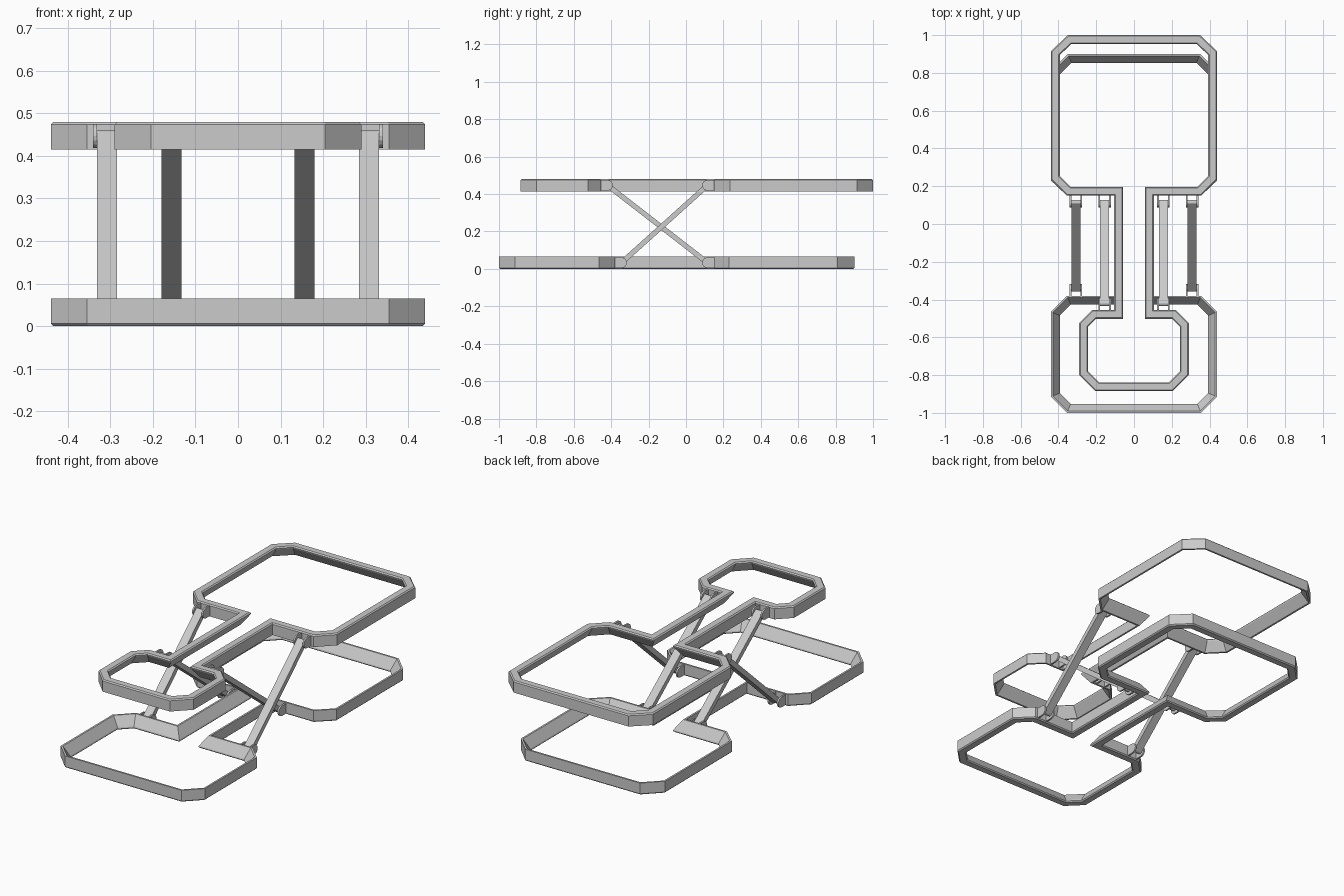
import bpy, bmesh
from math import sin, cos, pi
from mathutils import Vector

if "Cube" in bpy.data.objects:
    bpy.data.objects.remove(bpy.data.objects["Cube"])


def make_object(name, bm):
    bmesh.ops.recalc_face_normals(bm, faces=bm.faces)
    mesh = bpy.data.meshes.new(name)
    bm.to_mesh(mesh)
    bm.free()
    obj = bpy.data.objects.new(name, mesh)
    bpy.context.collection.objects.link(obj)
    return obj


def inset_loop(pts, d):
    """Mitred inward offset of a clockwise outline."""
    out = []
    for i, p in enumerate(pts):
        a = (p - pts[i - 1]).normalized()
        b = (pts[(i + 1) % len(pts)] - p).normalized()
        na, nb = Vector((a.y, -a.x)), Vector((b.y, -b.x))
        out.append(p + (na + nb) * (d / (1 + na.dot(nb))))
    return out


def sweep_frame(name, half, profile):
    """Sweep an (inset, z) section round a left-right symmetric outline."""
    pts = [Vector(p) for p in half] + [Vector((-x, y)) for x, y in reversed(half)]
    bm = bmesh.new()
    rings = [[bm.verts.new((p.x, p.y, z)) for p in inset_loop(pts, d)]
             for d, z in profile]
    n = len(pts)
    for k, r in enumerate(rings):
        q = rings[(k + 1) % len(rings)]
        for i in range(n):
            j = (i + 1) % n
            bm.faces.new((r[i], r[j], q[j], q[i]))
    return make_object(name, bm)


def extrude_x(name, yz, x0, x1):
    """Prism along x from a y-z outline."""
    bm = bmesh.new()
    a = [bm.verts.new((x0, y, z)) for y, z in yz]
    b = [bm.verts.new((x1, y, z)) for y, z in yz]
    bm.faces.new(a)
    bm.faces.new(b[::-1])
    for i in range(len(a)):
        j = (i + 1) % len(a)
        bm.faces.new((a[i], b[i], b[j], a[j]))
    return make_object(name, bm)


# Frame section: chamfered flat flange, upright outer wall, sloped inner face
section = [(0, 0.006), (0, 0.065), (0.010, 0.065), (0.045, 0.013),
           (0.047, 0.006), (0.041, 0), (0.006, 0)]
TOP = 0.48

base_half = [(0.35, 0.90), (0.44, 0.81), (0.44, 0.23), (0.355, 0.15), (0.105, 0.15),
             (0.105, -0.38), (0.355, -0.38), (0.44, -0.465), (0.44, -0.915), (0.355, -1.0)]
top_half = [(0.35, 1.0), (0.44, 0.915), (0.44, 0.235), (0.355, 0.15), (0.105, 0.15),
            (0.105, -0.455), (0.22, -0.455), (0.29, -0.525), (0.29, -0.80), (0.205, -0.885)]
sweep_frame("base_frame", base_half, section)
sweep_frame("top_frame", top_half, [(d, TOP - z) for d, z in section])


def hinge(name, x, edge, pivot_y, z):
    """Pair of rounded lugs reaching from the frame edge, with a pin."""
    r = 0.028
    s = 1 if pivot_y > edge else -1
    arc = [(pivot_y + s * r * cos(t), z + r * sin(t))
           for t in (pi / 2 - pi * i / 8 for i in range(9))]
    root = edge - s * 0.008
    outline = [(root, z + r)] + arc + [(root, z - r)]
    for side, label in ((-1, "left"), (1, "right")):
        c = x + side * 0.0285
        extrude_x(f"{name}_{label}_lug", outline, c - 0.0045, c + 0.0045)
    pin = [(pivot_y + 0.012 * cos(i * pi / 6), z + 0.012 * sin(i * pi / 6))
           for i in range(12)]
    extrude_x(f"{name}_pin", pin, x - 0.03, x + 0.03)


def link_bar(name, x, low, high):
    """Flat slanted bar with rounded ends between two pivots."""
    a, b = Vector(low), Vector(high)
    u = (b - a).normalized()
    n = Vector((-u.y, u.x))
    h = 0.0135
    yz = []
    for centre, sgn in ((b, 1), (a, -1)):
        for i in range(7):
            t = pi / 2 - pi * i / 6
            yz.append(tuple(centre + (u * cos(t) + n * sin(t)) * h * sgn))
    extrude_x(name, yz, x - 0.0235, x + 0.0235)


# Crossing links: (label, x, low edge, low pivot, high edge, high pivot)
ZL, ZH = 0.033, 0.447
links = [("outer", 0.308, -0.38, -0.345, 0.15, 0.115),
         ("inner", 0.156, 0.15, 0.115, -0.455, -0.42)]
for label, x, low_edge, low, high_edge, high in links:
    for side, word in ((-1, "left"), (1, "right")):
        name = f"{word}_{label}"
        link_bar(f"{name}_link_bar", side * x, (low, ZL), (high, ZH))
        hinge(f"{name}_lower_hinge", side * x, low_edge, low, ZL)
        hinge(f"{name}_upper_hinge", side * x, high_edge, high, ZH)
